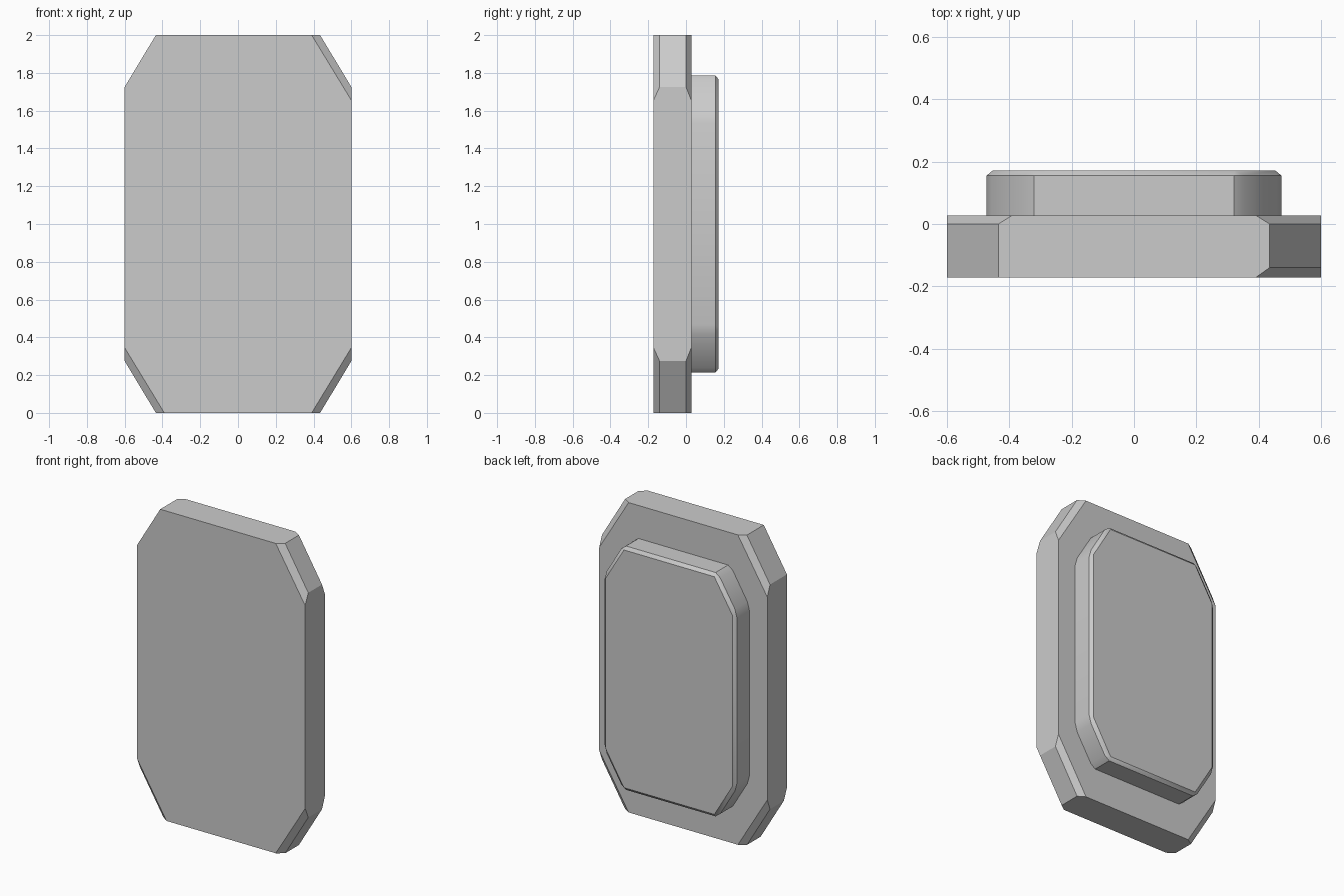
import bpy, bmesh, math

if "Cube" in bpy.data.objects:
    bpy.data.objects.remove(bpy.data.objects["Cube"])

MID = 1.0  # height of the centre


def outline(hx, hz, cut, strip=0.0, odd_cut=None):
    """Octagon in x/z; strip blunts its corners; odd_cut changes the -x top corner."""
    pts = []
    for sx, sz in ((1, 1), (1, -1), (-1, -1), (-1, 1)):
        cx, cz = odd_cut if odd_cut and (sx, sz) == (-1, 1) else cut
        length = math.hypot(cx, cz)
        dx, dz = cx / length * strip, cz / length * strip
        a, b = (hx - cx, hz), (hx, hz - cz)
        quad = [(a[0] - strip * 0.6, a[1]), (a[0] + dx, a[1] - dz),
                (b[0] - dx, b[1] + dz), (b[0], b[1] - strip)]
        if sx * sz < 0:
            quad.reverse()
        pts += [(sx * x, MID + sz * z) for x, z in quad]
    return pts


def loft(name, rings):
    """Join outlines placed at successive y depths into a closed solid."""
    bm = bmesh.new()
    loops = [[bm.verts.new((x, y, z)) for x, z in pts] for y, pts in rings]
    for a, b in zip(loops, loops[1:]):
        n = len(a)
        for i in range(n):
            j = (i + 1) % n
            bm.faces.new((a[i], a[j], b[j], b[i]))
    bm.faces.new(loops[0])
    bm.faces.new(loops[-1])
    bmesh.ops.remove_doubles(bm, verts=bm.verts, dist=0.0005)
    bmesh.ops.recalc_face_normals(bm, faces=bm.faces)
    mesh = bpy.data.meshes.new(name)
    bm.to_mesh(mesh)
    bm.free()
    obj = bpy.data.objects.new(name, mesh)
    bpy.context.collection.objects.link(obj)
    return obj


# Base plate: bevelled corner cuts, one front corner left square
small, large = (0.165, 0.275), (0.21, 0.345)
loft("base_plate", [
    (-0.172, outline(0.6, 1.0, large, odd_cut=small)),
    (-0.14, outline(0.6, 1.0, small)),
    (0.0, outline(0.6, 1.0, small)),
    (0.028, outline(0.6, 1.0, large)),
])

# Raised back panel: blunted corners and a bevelled rim
panel = loft("raised_panel", [
    (0.02, outline(0.473, 0.787, (0.135, 0.225), 0.03)),
    (0.155, outline(0.473, 0.787, (0.135, 0.225), 0.03)),
    (0.172, outline(0.453, 0.767, (0.13, 0.217))),
])
bpy.ops.object.select_all(action='DESELECT')
panel.select_set(True)
bpy.context.view_layer.objects.active = panel
bpy.ops.object.shade_smooth_by_angle(angle=math.radians(30))
